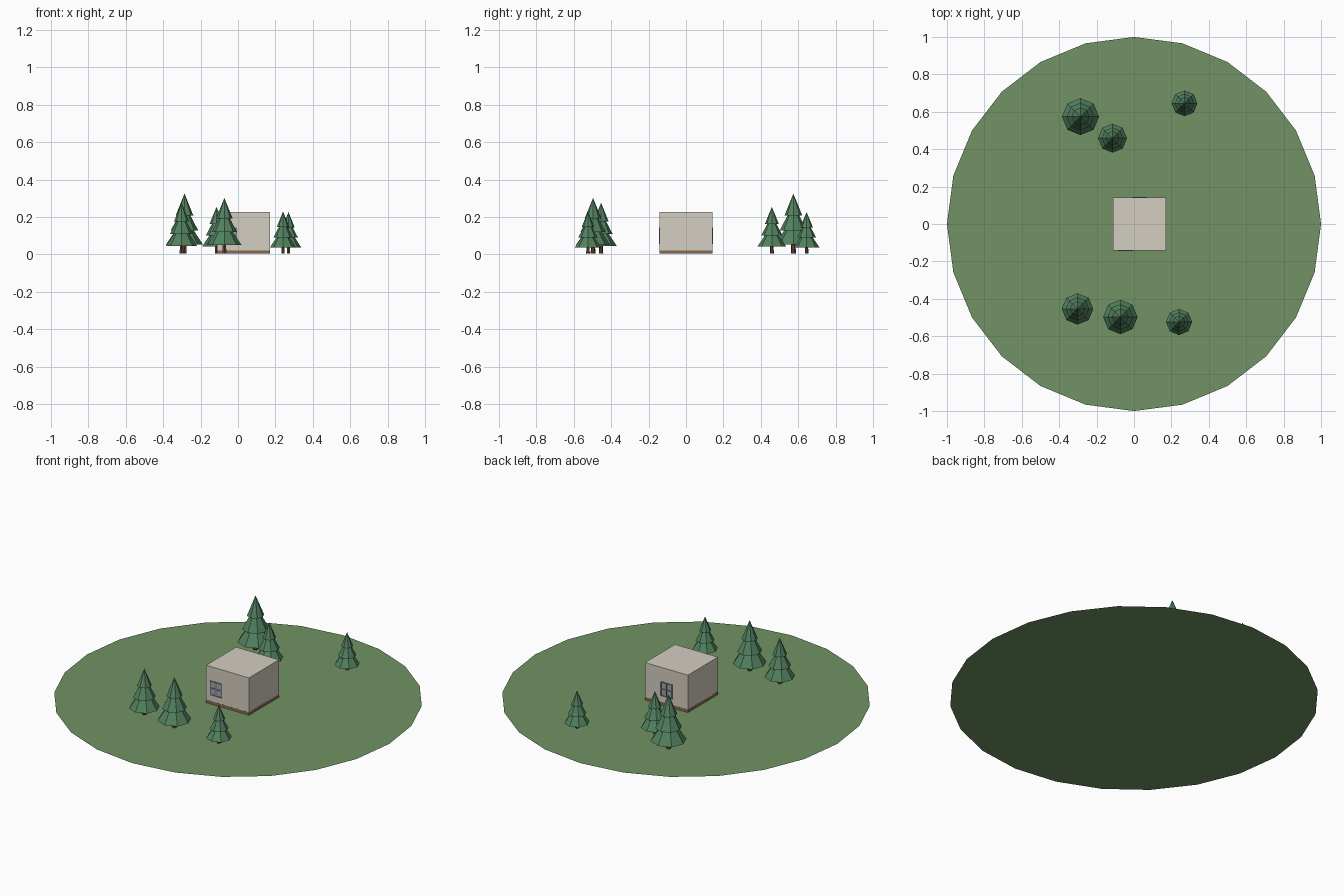
import bpy, bmesh
from mathutils import Matrix, Vector

if "Cube" in bpy.data.objects:
    bpy.data.objects.remove(bpy.data.objects["Cube"])


def material(name, r, g, b):
    m = bpy.data.materials.new(name)
    m.diffuse_color = (r, g, b, 1)
    m.use_nodes = True
    m.node_tree.nodes["Principled BSDF"].inputs["Base Color"].default_value = m.diffuse_color
    return m


GRASS = material("grass", 0.165, 0.29, 0.125)
LEAF = material("needles", 0.085, 0.22, 0.115)
BARK = material("bark", 0.12, 0.06, 0.035)
WALL = material("wall", 0.66, 0.62, 0.54)
WOOD = material("wood", 0.26, 0.14, 0.08)
FRAME = material("frame", 0.2, 0.17, 0.15)
GLASS = material("glass", 0.33, 0.38, 0.48)


def finish(bm, name, mat):
    mesh = bpy.data.meshes.new(name)
    bm.to_mesh(mesh)
    bm.free()
    mesh.materials.append(mat)
    ob = bpy.data.objects.new(name, mesh)
    bpy.context.collection.objects.link(ob)
    return ob


def add_box(bm, lo, hi):
    lo, hi = Vector(lo), Vector(hi)
    m = Matrix.Translation((lo + hi) / 2) @ Matrix.Diagonal((*(hi - lo), 1))
    bmesh.ops.create_cube(bm, size=1, matrix=m)


def box(name, lo, hi, mat):
    bm = bmesh.new()
    add_box(bm, lo, hi)
    return finish(bm, name, mat)


def add_cone(bm, x, y, z0, z1, r0, r1, sides):
    bmesh.ops.create_cone(bm, cap_ends=True, segments=sides, radius1=r0, radius2=r1,
                          depth=z1 - z0, matrix=Matrix.Translation((x, y, (z0 + z1) / 2)))


# Flat round lawn
bm = bmesh.new()
bmesh.ops.create_circle(bm, cap_ends=True, segments=24, radius=1)
for f in bm.faces:
    if f.normal.z < 0:
        f.normal_flip()
finish(bm, "lawn", GRASS)

# Cabin: walls with a wooden floor slab at the base
X0, X1, Y = -0.112, 0.172, 0.142
box("cabin_walls", (X0, -Y, 0.004), (X1, Y, 0.228), WALL)
e = 0.0004
box("floor_slab", (X0 - e, -Y - e, 0.006), (X1 + e, Y + e, 0.022), WOOD)


# Windows: pane plus frame bars, side is -1 for front and 1 for back
def window(name, cx, side):
    w, h, z, t = 0.036, 0.04, 0.1, 0.0035

    def span(bm, xa, xb, za, zb, d):
        ya, yb = sorted((side * (Y - 0.002), side * (Y + d)))
        add_box(bm, (cx + xa, ya, z + za), (cx + xb, yb, z + zb))

    pane = bmesh.new()
    span(pane, -w, w, -h, h, 0.001)
    finish(pane, name + "_pane", GLASS)
    bars = bmesh.new()
    for k in (-1, 0, 1):
        span(bars, k * w - t, k * w + t, -h - t, h + t, 0.003)
        span(bars, -w - t, w + t, k * h - t, k * h + t, 0.003)
    finish(bars, name + "_frame", FRAME)


window("front_window", -0.045, -1)
window("back_window", 0.03, 1)

# Pine trees: x, y, foliage radius
TREES = [(-0.286, 0.574, 0.099), (-0.115, 0.459, 0.0775), (0.27, 0.645, 0.069),
         (-0.302, -0.454, 0.084), (-0.073, -0.497, 0.092), (0.241, -0.524, 0.07)]
# Foliage tiers: base height, tip height, radius (all relative to tree radius)
TIERS = [(0.54, 2.05, 1.0), (1.3, 2.7, 0.74), (2.1, 3.29, 0.48)]

for i, (x, y, r) in enumerate(TREES, 1):
    trunk = bmesh.new()
    add_cone(trunk, x, y, 0.004, 0.75 * r, 0.14 * r, 0.11 * r, 6)
    finish(trunk, f"tree_{i}_trunk", BARK)
    leaves = bmesh.new()
    for z0, z1, w in TIERS:
        add_cone(leaves, x, y, z0 * r, z1 * r, w * r, 0, 8)
    finish(leaves, f"tree_{i}_foliage", LEAF)
